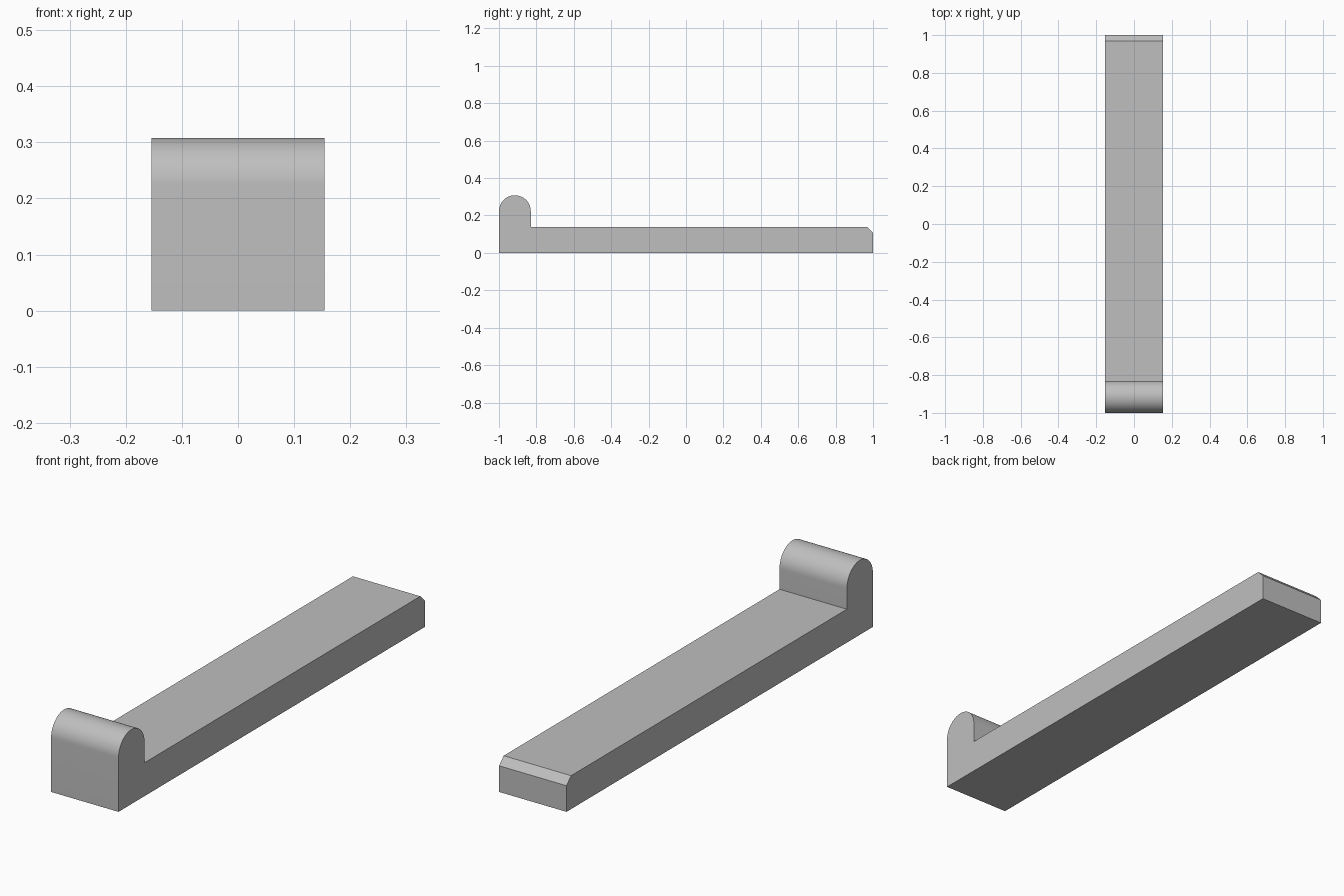
import bpy, bmesh, math

cube = bpy.data.objects.get("Cube")
if cube:
    bpy.data.objects.remove(cube, do_unlink=True)

HALF_WIDTH = 0.154
BAR_TOP = 0.138
CHAMFER = 0.03
LIP_RADIUS = 0.085
LIP_TOP = 0.308
ARC_STEPS = 32

# Plain grey material
grey = bpy.data.materials.new("plain_grey")
grey.use_nodes = True
colour = (0.52, 0.52, 0.52, 1)
grey.diffuse_color = colour
grey.node_tree.nodes["Principled BSDF"].inputs["Base Color"].default_value = colour

# Side profile (y, z): flat bar with a chamfered back end and a round-topped front lip
profile = [(-1, 0), (1, 0), (1, BAR_TOP - CHAMFER), (1 - CHAMFER, BAR_TOP),
           (-1 + 2 * LIP_RADIUS, BAR_TOP)]
for i in range(ARC_STEPS + 1):
    a = math.pi * i / ARC_STEPS
    profile.append((-1 + LIP_RADIUS + LIP_RADIUS * math.cos(a),
                    LIP_TOP - LIP_RADIUS + LIP_RADIUS * math.sin(a)))

# Extrude the profile across the width
bm = bmesh.new()
side = bm.faces.new([bm.verts.new((-HALF_WIDTH, y, z)) for y, z in profile])
extruded = bmesh.ops.extrude_face_region(bm, geom=[side], use_keep_orig=True)
moved = [v for v in extruded["geom"] if isinstance(v, bmesh.types.BMVert)]
bmesh.ops.translate(bm, verts=moved, vec=(2 * HALF_WIDTH, 0, 0))
bmesh.ops.recalc_face_normals(bm, faces=bm.faces)
mesh = bpy.data.meshes.new("lipped_bar")
bm.to_mesh(mesh)
bm.free()
mesh.materials.append(grey)

bar = bpy.data.objects.new("lipped_bar", mesh)
bpy.context.collection.objects.link(bar)

# Smooth the rounded lip, keep the corners sharp
bpy.ops.object.select_all(action="DESELECT")
bar.select_set(True)
bpy.context.view_layer.objects.active = bar
bpy.ops.object.shade_smooth_by_angle(angle=math.radians(30))
